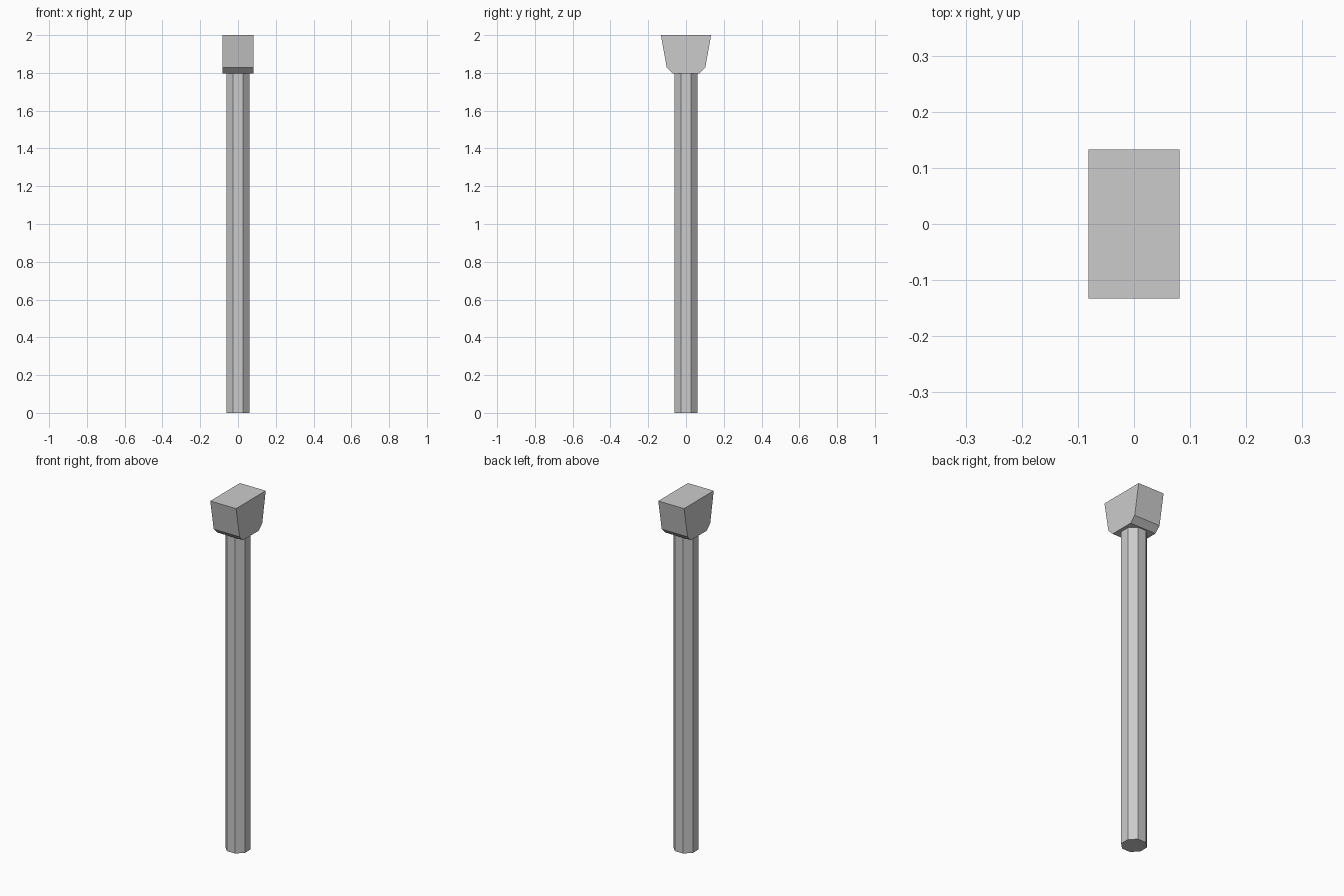
import bpy
import bmesh
import math

cube = bpy.data.objects.get("Cube")
if cube:
    bpy.data.objects.remove(cube, do_unlink=True)


def make_material(name, color):
    mat = bpy.data.materials.new(name)
    mat.use_nodes = True
    mat.diffuse_color = color
    mat.node_tree.nodes["Principled BSDF"].inputs["Base Color"].default_value = color
    return mat


def extrude_profile(name, points, offset, mat):
    """Extrude a closed loop of points along offset into a solid."""
    bm = bmesh.new()
    base = bm.faces.new([bm.verts.new(p) for p in points])
    result = bmesh.ops.extrude_face_region(bm, geom=[base], use_keep_orig=True)
    moved = [v for v in result["geom"] if isinstance(v, bmesh.types.BMVert)]
    bmesh.ops.translate(bm, verts=moved, vec=offset)
    bmesh.ops.recalc_face_normals(bm, faces=bm.faces)
    mesh = bpy.data.meshes.new(name)
    bm.to_mesh(mesh)
    bm.free()
    mesh.materials.append(mat)
    obj = bpy.data.objects.new(name, mesh)
    bpy.context.collection.objects.link(obj)
    return obj


grey = make_material("light_grey", (0.6, 0.6, 0.6, 1))

# Eight-sided shaft with flat sides facing the axes
sides, apothem, neck = 8, 0.062, 1.797
radius = apothem / math.cos(math.pi / sides)
angles = [(i + 0.5) * math.tau / sides for i in range(sides)]
ring = [(radius * math.cos(a), radius * math.sin(a), 0) for a in angles]
extrude_profile("column_shaft", ring, (0, 0, neck), grey)

# Flared capital with chamfered lower edges, extruded across x
half_width = 0.081
half = [(0.07, neck), (0.102, 1.828), (0.133, 2.0)]
outline = half + [(-y, z) for y, z in reversed(half)]
extrude_profile("column_capital", [(-half_width, y, z) for y, z in outline],
                (2 * half_width, 0, 0), grey)
